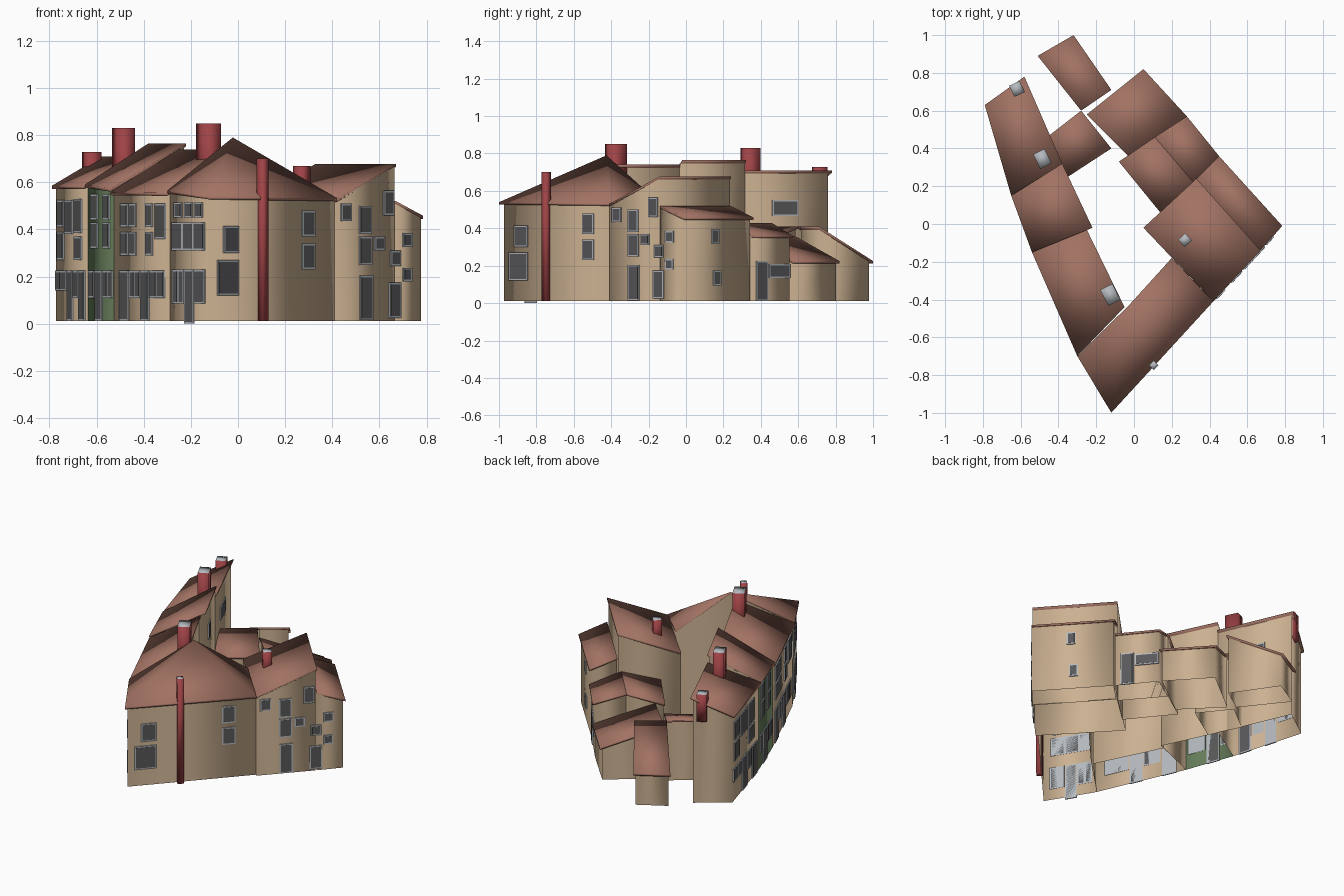
import bpy, math
from mathutils import Vector

if "Cube" in bpy.data.objects:
    bpy.data.objects.remove(bpy.data.objects["Cube"])


def mat(name, c):
    m = bpy.data.materials.new(name)
    m.diffuse_color = (*c, 1)
    m.use_nodes = True
    m.node_tree.nodes["Principled BSDF"].inputs["Base Color"].default_value = m.diffuse_color
    return m


TAN = mat("tan_plaster", (.60, .44, .285))
GREEN = mat("green_plaster", (.13, .20, .10))
ROOF = mat("roof_tile", (.36, .17, .125))
RED = mat("red_brick", (.34, .055, .06))
GLASS = mat("dark_glass", (.10, .10, .105))
FRAME = mat("grey_trim", (.46, .49, .52))
BASE = .012


def mesh(name, verts, faces, mats, idx=None, smooth=False):
    me = bpy.data.meshes.new(name)
    me.from_pydata([tuple(v) for v in verts], [], faces)
    for m in mats:
        me.materials.append(m)
    for k, p in enumerate(me.polygons):
        p.use_smooth = smooth
        if idx:
            p.material_index = idx[k]
    ob = bpy.data.objects.new(name, me)
    bpy.context.collection.objects.link(ob)
    return ob


def prism(name, low, top, mats, idx=None, capped=True):
    # solid (or open shell) between two matching loops, caps fanned from corner 0
    n = len(low)
    f = [(i, (i + 1) % n, n + (i + 1) % n, n + i) for i in range(n)]
    if capped:
        tri = [(0, i, i + 1) for i in range(1, n - 1)]
        f += [tuple(n + k for k in t) for t in tri] + [t[::-1] for t in tri]
    return mesh(name, list(low) + list(top), f, mats, idx, True)


def block(name, pts, inset, painted=None):
    # a sloped roof slab over open walls pulled in per edge; returns the wall corners
    P = [Vector(p) for p in pts]
    n = len(P)
    prism(name + "_roof", [p - Vector((0, 0, .013)) for p in P], P, [ROOF])
    wall = []
    for i, p in enumerate(P):
        a, b = inset[i - 1], inset[i]
        d1, d2 = (p - P[i - 1]).to_2d().normalized(), (P[(i + 1) % n] - p).to_2d().normalized()
        q = p.to_2d() + ((d2 * a - d1 * b) / d1.cross(d2) if (a or b) else Vector((0, 0)))
        j = min(max(i, 1), n - 2)
        nm = (P[j] - P[0]).cross(P[j + 1] - P[0])
        z = P[0].z - (nm.x * (q.x - P[0].x) + nm.y * (q.y - P[0].y)) / nm.z
        wall.append(Vector((q.x, q.y, z - .007)))
    prism(name + "_walls", [Vector((w.x, w.y, BASE)) for w in wall], wall, [TAN, GREEN],
          [int(i == painted) for i in range(n)], False)
    return wall


def openings(name, wall, edge, axis, rects):
    # framed panes on a wall, placed by x or y range and height range
    a, b = wall[edge].copy(), wall[(edge + 1) % len(wall)].copy()
    a.z = b.z = 0
    nrm = Vector((b.y - a.y, a.x - b.x, 0)).normalized()
    V, F, I = [], [], []

    def plate(a0, a1, z0, z1, depth, mi):
        k = len(V)
        ends = sorted((c - a[axis]) / (b[axis] - a[axis]) for c in (a0, a1))
        for d in (-.001, depth):
            for t, z in ((0, z0), (1, z0), (1, z1), (0, z1)):
                V.append(a + (b - a) * ends[t] + nrm * d + Vector((0, 0, z)))
        for f in ((4, 5, 6, 7), (3, 2, 1, 0), (0, 1, 5, 4), (1, 2, 6, 5), (2, 3, 7, 6), (3, 0, 4, 7)):
            F.append(tuple(k + c for c in f))
            I.append(mi)

    per = abs(b[axis] - a[axis]) / (b - a).length
    for a0, a1, z0, z1 in rects:
        e = .008 * per
        plate(a0, a1, z0, z1, .006, 0)
        plate(a0 + e, a1 - e, z0 + .008, z1 - .008, .007, 1)
    mesh(name, V, F, [FRAME, GLASS], I)


def panes(x0, x1, count, z0, z1):
    w = (x1 - x0) / count
    return [(x0 + i * w, x0 + (i + 1) * w, z0, z1) for i in range(count)]


# --- street row on the left
A = block("end_house", [(-.65, .15, .585), (-.38, .32, .71), (-.58, .78, .71), (-.79, .63, .585)],
          [0, .01, .015, .015])
B = block("green_house", [(-.65, .15, .59), (-.54, -.15, .573), (-.22, -.02, .765), (-.38, .32, .765)],
          [.015, 0, .01, 0], painted=0)
C = block("middle_house", [(-.54, -.15, .558), (-.30, -.70, .555), (-.05, -.44, .74), (-.25, -.03, .74)],
          [.015, 0, .01, 0])
# --- corner house with a hipped roof
D = block("corner_house", [(-.022, -.425, .79), (-.30, -.70, .565), (-.12, -.999, .54), (.42, -.41, .533), (.20, -.18, .57)],
          [0, .015, .015, 0, 0])
# --- right wing
E = block("tall_house", [(.05, -.02, .53), (.42, -.41, .53), (.67, -.14, .678), (.33, .24, .678)], [0, 0, .008, 0])
Fh = block("lean_to_house", [(.33, .24, .52), (.67, -.14, .52), (.785, -.01, .458), (.45, .36, .458)], [0, 0, .014, .01])
block("gable_house_inner", [(-.08, .33, .36), (.14, .06, .36), (.315, .22, .428), (.11, .46, .428)], [.01, 0, 0, .01])
G = block("gable_house_outer", [(.11, .46, .428), (.315, .22, .428), (.45, .36, .36), (.28, .57, .36)], [0, 0, .015, .01])
block("low_barn", [(-.25, .58, .36), (-.02, .35, .36), (.28, .57, .225), (.05, .82, .225)], [.01, .01, .015, .01])
# --- rear sheds
block("rear_shed", [(-.28, .60, .41), (-.12, .71, .41), (-.32, 1.0, .225), (-.51, .89, .225)], [.01, .01, .02, .01])
block("yard_shed", [(-.46, .46, .41), (-.35, .25, .335), (-.12, .40, .335), (-.28, .60, .41)], [0, .01, .01, .01])

# --- windows and doors, ranges along x
openings("end_house_windows", A, 3, 0,
         [(-.765, -.737, .27, .39), (-.765, -.737, .41, .525), (-.732, -.70, .38, .525), (-.692, -.662, .385, .53),
          (-.692, -.662, .27, .37), (-.722, -.70, BASE, .225), (-.672, -.648, BASE, .225)]
         + panes(-.77, -.725, 2, .14, .225) + panes(-.697, -.675, 1, .11, .225))
openings("green_house_windows", B, 0, 0,
         [(x, x + .028, z, z + .11) for x in (-.622, -.572) for z in (.32, .44)]
         + panes(-.63, -.607, 1, .11, .225) + [(-.604, -.574, BASE, .225)] + panes(-.571, -.53, 2, .11, .225))
openings("middle_house_windows", C, 0, 0,
         [(x, x + .03, z, z + .10) for x in (-.495, -.46, -.39) for z in (.29, .41)]
         + [(-.348, -.305, .36, .51), (-.50, -.462, BASE, .225), (-.41, -.376, BASE, .225)]
         + panes(-.458, -.412, 2, .11, .225) + panes(-.373, -.31, 2, .11, .225))
openings("corner_house_shopfront", D, 1, 0,
         panes(-.278, -.14, 3, .31, .43) + [(x, x + .033, .45, .515) for x in (-.268, -.224, -.181)]
         + panes(-.274, -.226, 2, .085, .23) + [(-.224, -.186, 0, .23)] + panes(-.184, -.137, 1, .085, .23))
openings("corner_house_windows", D, 2, 0,
         [(-.09, 0, .12, .27), (-.063, 0, .30, .415), (.27, .325, .37, .48), (.27, .325, .23, .34)])
openings("tall_house_windows", E, 1, 0,
         [(.435, .48, .435, .51), (.513, .565, .38, .50), (.513, .567, .25, .37), (.515, .57, .015, .205),
          (.577, .62, .31, .37), (.615, .66, .46, .565)])
openings("lean_to_front_windows", Fh, 1, 0,
         [(.697, .737, .325, .385), (.645, .688, .245, .31), (.697, .735, .18, .237), (.64, .69, .025, .175)])
# ranges along y
openings("lean_to_side_windows", Fh, 2, 1, [(.135, .175, .315, .395), (.145, .185, .095, .175)])
openings("gable_house_openings", G, 2, 1, [(.375, .437, .012, .225), (.442, .555, .135, .21)])
openings("end_house_rear_window", A, 1, 1, [(.46, .60, .465, .55)])
openings("green_house_rear_window", B, 2, 1, [(.10, .17, .52, .62)])


# --- chimneys with grey caps
def chimney(name, x, y, sx, sy, deg, z0, z1):
    c, s = math.cos(math.radians(deg)), math.sin(math.radians(deg))
    ring = [(x + c * u * sx / 2 - s * v * sy / 2, y + s * u * sx / 2 + c * v * sy / 2)
            for u, v in ((-1, -1), (1, -1), (1, 1), (-1, 1))]
    prism(name, [Vector((*p, z0)) for p in ring], [Vector((*p, z1)) for p in ring], [RED, FRAME],
          [0] * 4 + [1] * 2 + [0] * 2)


chimney("end_chimney", -.62, .715, .06, .065, 25, .55, .728)
chimney("row_chimney", -.485, .345, .067, .085, 26, .50, .83)
chimney("corner_chimney", -.125, -.375, .072, .095, 27, .55, .85)
chimney("tall_house_chimney", .27, -.085, .052, .052, 43, .50, .67)
chimney("wall_flue", .105, -.748, .036, .036, 45, BASE, .70)
